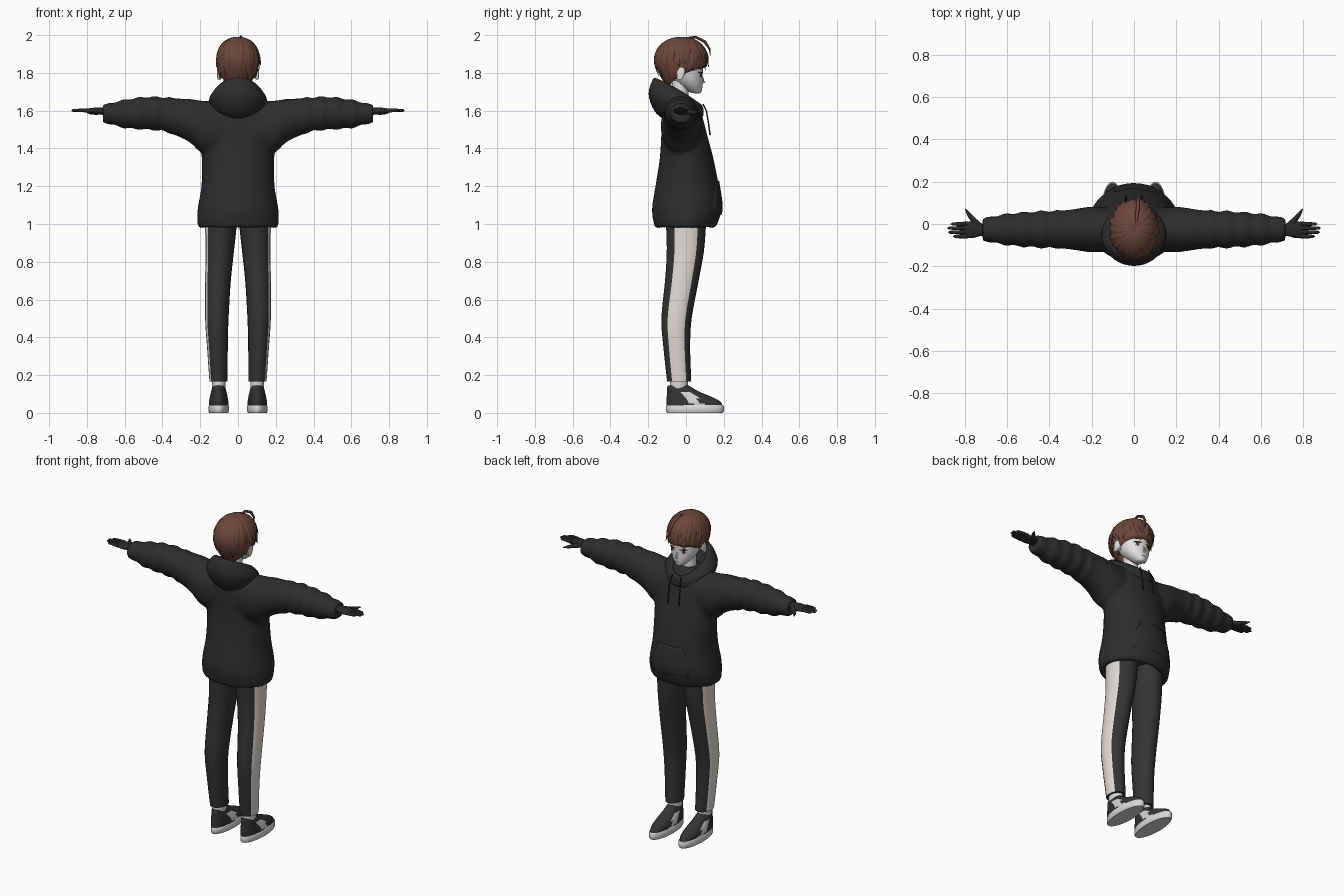
import bpy, bmesh, math, random
from math import sin, cos, pi
from mathutils import Vector
from mathutils.bvhtree import BVHTree

random.seed(4)
cube = bpy.data.objects.get("Cube")
if cube:
    bpy.data.objects.remove(cube)


def material(name, r, g, b):
    m = bpy.data.materials.new(name)
    m.use_nodes = True
    m.diffuse_color = (r, g, b, 1)
    bsdf = m.node_tree.nodes["Principled BSDF"]
    bsdf.inputs["Base Color"].default_value = (r, g, b, 1)
    bsdf.inputs["Roughness"].default_value = 0.8
    return m


FLEECE = material("fleece_black", .026, .026, .026)
CLOTH = material("trouser_black", .034, .034, .034)
GLOVE = material("glove_black", .022, .022, .022)
CREAM = material("stripe_cream", .76, .72, .67)
WHITE = material("shoe_white", .7, .69, .68)
SKIN = material("skin_pale", .78, .76, .75)
HAIR = material("hair_brown", .15, .062, .045)
IRIS = material("eye_brown", .09, .045, .035)


# ---- helpers -------------------------------------------------------------
def skin(bm, rings):
    """Bridge closed rings of points and cap both ends."""
    rows = [[bm.verts.new(p) for p in ring] for ring in rings]
    n = len(rows[0])
    for a, b in zip(rows, rows[1:]):
        for i in range(n):
            j = (i + 1) % n
            bm.faces.new((a[i], a[j], b[j], b[i]))
    bm.faces.new(rows[0])
    bm.faces.new(rows[-1])


def make(name, bm, mats, rule=None, angle=50):
    bmesh.ops.recalc_face_normals(bm, faces=bm.faces)
    me = bpy.data.meshes.new(name)
    for m in mats:
        me.materials.append(m)
    if rule:
        for f in bm.faces:
            f.material_index = int(rule(f.calc_center_median(), f.normal))
    bm.to_mesh(me)
    bm.free()
    ob = bpy.data.objects.new(name, me)
    bpy.context.collection.objects.link(ob)
    bpy.context.view_layer.objects.active = ob
    ob.select_set(True)
    bpy.ops.object.shade_smooth_by_angle(angle=math.radians(angle))
    ob.select_set(False)
    return ob


def spline(rows, n=4):
    """Catmull-Rom interpolation of parameter rows."""
    out = []
    for i in range(len(rows) - 1):
        a, b, c, d = (rows[max(0, min(len(rows) - 1, i + k))] for k in (-1, 0, 1, 2))
        for s in range(n):
            t = s / n
            out.append([q + .5 * t * (r - p + t * (2 * p - 5 * q + 4 * r - u + t * (3 * (q - r) + u - p)))
                        for p, q, r, u in zip(a, b, c, d)])
    return out + [list(rows[-1])]


def ellipse(c, u, v, n):
    return [c + u * cos(2 * pi * i / n) + v * sin(2 * pi * i / n) for i in range(n)]


def level(z, xc, rx, back, front, n=32):
    return ellipse(Vector((xc, (back + front) / 2, z)), Vector((rx, 0, 0)),
                   Vector((0, (front - back) / 2, 0)), n)


def tube(bm, pts, radii, n=8):
    pts = [Vector(p) for p in pts]
    rings = []
    for i, p in enumerate(pts):
        d = pts[min(i + 1, len(pts) - 1)] - pts[max(i - 1, 0)]
        q = d.to_track_quat('Z', 'Y')
        rings.append(ellipse(p, q @ Vector((radii[i], 0, 0)), q @ Vector((0, radii[i], 0)), n))
    skin(bm, rings)


def plate(name, outline, target, lift, mat):
    """Thin patch laid on the +y side of a target object."""
    tree = BVHTree.FromObject(target, bpy.context.evaluated_depsgraph_get())
    cx, cz = (sum(p[k] for p in outline) / len(outline) for k in (0, 1))
    rings = []
    for s, h in ((.02, lift), (.3, lift), (.6, lift), (.85, lift), (.98, lift), (1, -.001)):
        ring = []
        for x, z in outline:
            px, pz = cx + (x - cx) * s, cz + (z - cz) * s
            hit = tree.ray_cast(Vector((px, 1, pz)), Vector((0, -1, 0)))[0]
            ring.append((px, (hit.y if hit else .08) + h, pz))
        rings.append(ring)
    bm = bmesh.new()
    skin(bm, rings)
    bm.faces.ensure_lookup_table()
    bm.faces.remove(bm.faces[-1])
    return make(name, bm, [mat], angle=80)


# ---- hoodie body and sleeves, fused ---------------------------------------
bm = bmesh.new()
torso = spline([(.978, .205, -.16, .15), (1.0, .215, -.17, .166), (1.08, .214, -.18, .188),
                (1.2, .194, -.162, .174), (1.34, .192, -.14, .147), (1.45, .2, -.132, .118),
                (1.55, .2, -.127, .092), (1.62, .17, -.117, .07), (1.665, .1, -.09, .04)])
rings = [level(1.03, 0, .17, -.125, .12), level(.985, 0, .18, -.135, .13)]
skin(bm, rings + [level(z, 0, rx, b, f) for z, rx, b, f in torso])
sleeve = spline([(.06, 1.5, .15, .1), (.19, 1.515, .138, .108), (.25, 1.545, .117, .102),
                 (.32, 1.565, .1, .092), (.41, 1.583, .09, .088), (.5, 1.586, .086, .083),
                 (.6, 1.583, .075, .074), (.68, 1.584, .055, .06), (.715, 1.584, .05, .056)], 6)
for s in (1, -1):
    rings = []
    for x, z, rz, ry in sleeve:
        k = 1 + (.06 * sin(x * 75) if .36 < x < .69 else 0)
        rings.append(ellipse(Vector((s * x, -.026, z)), Vector((0, ry * k, 0)), Vector((0, 0, rz * k)), 24))
    skin(bm, rings)
hoodie = make("hoodie", bm, [FLEECE])
rem = hoodie.modifiers.new("fuse", 'REMESH')
rem.mode, rem.voxel_size, rem.use_smooth_shade = 'VOXEL', .011, True
smo = hoodie.modifiers.new("soften", 'SMOOTH')
smo.factor, smo.iterations = .5, 4
bpy.context.view_layer.update()

# folded hood: width, front y, back y, then z at front, side and back
bm = bmesh.new()
hood = spline([(.05, .045, -.07, 1.6, 1.6, 1.62), (.075, .06, -.12, 1.615, 1.66, 1.7),
               (.1, .078, -.165, 1.635, 1.715, 1.775), (.152, .092, -.198, 1.61, 1.665, 1.69),
               (.135, .09, -.168, 1.57, 1.6, 1.6), (.1, .07, -.12, 1.56, 1.58, 1.555)])
rings = []
for w, f, b, zf, zs, zb in hood:
    ring = []
    for i in range(40):
        a = 2 * pi * i / 40
        t = (1 - cos(a)) / 2
        ring.append((w * sin(a), f + (b - f) * t, zf + (zb - zf) * t + (zs - (zf + zb) / 2) * sin(a) ** 2))
    rings.append(ring)
skin(bm, rings)
make("hood", bm, [FLEECE], angle=70)

# front pocket and drawstrings
pocket = [(-.13, 1.05), (0, 1.05), (.13, 1.05), (.135, 1.11), (.08, 1.23), (0, 1.23), (-.08, 1.23), (-.135, 1.11)]
plate("front_pocket", pocket, hoodie, .007, FLEECE)
bm = bmesh.new()
for s in (1, -1):
    tube(bm, [(s * .03, .09, 1.635), (s * .036, .108, 1.6), (s * .038, .118, 1.54), (s * .038, .128, 1.47)],
         [.004, .004, .004, .005], 6)
make("drawstrings", bm, [GLOVE])

# ---- trousers, socks, shoes and hands --------------------------------------
leg = spline([(1.05, .09, .086, 0, .108), (.98, .091, .083, 0, .105), (.85, .097, .075, -.004, .098),
              (.7, .106, .068, -.022, .089), (.5, .112, .062, -.05, .08), (.35, .109, .055, -.049, .071),
              (.165, .103, .048, -.036, .064)], 5)
upper = spline([(.03, .05, -.103, .195), (.06, .051, -.104, .182), (.085, .047, -.102, .135),
                (.11, .041, -.1, .075), (.135, .035, -.1, .03), (.145, .03, -.095, .015)], 3)
for s, side in ((1, "left"), (-1, "right")):
    bm = bmesh.new()
    skin(bm, [level(z, s * xc, rx, y - ry, y + ry, 20) for z, xc, rx, y, ry in leg])
    make(side + "_trouser_leg", bm, [CLOTH, CREAM], lambda c, n: s * n.x > .8 and c.z < 1.04)

    bm = bmesh.new()
    skin(bm, [level(z, s * .102, .036, -.085, .01) for z in (.1, .15, .18)])
    make(side + "_sock", bm, [WHITE])

    bm = bmesh.new()
    skin(bm, [level(z, s * .102, rx, b, f) for z, rx, b, f in upper])
    make(side + "_shoe_upper", bm, [CLOTH, WHITE],
         lambda c, n: abs(c.y - .055 + (c.z - .05) * .9) < .03 and abs(n.x) > .3 and c.z < .11)
    bm = bmesh.new()
    skin(bm, [level(z, s * .102, rx, -.105 + d, .2 - d)
              for z, rx, d in ((0, .05, .006), (.008, .054, 0), (.036, .054, 0), (.042, .05, .005))])
    make(side + "_shoe_sole", bm, [WHITE])

    # gloved hand with four fingers and a thumb
    bm = bmesh.new()
    palm = spline([(.69, .032, .024), (.725, .029, .019), (.76, .038, .018), (.79, .038, .014), (.8, .034, .009)], 3)
    skin(bm, [ellipse(Vector((s * x, -.028, 1.598)), Vector((0, ry, 0)), Vector((0, 0, rz)), 16)
              for x, ry, rz in palm])
    for k, tip in enumerate((.866, .882, .878, .855)):
        y = .001 - .0195 * k
        tube(bm, [(s * .785, y, 1.6), (s * .825, y - .001, 1.602), (s * (tip - .008), y - .001, 1.601),
                  (s * tip, y - .001, 1.6)], [.011, .0095, .007, .002])
    tube(bm, [(s * .725, -.015, 1.595), (s * .757, .016, 1.592), (s * .78, .045, 1.591), (s * .797, .072, 1.591)],
         [.016, .014, .01, .003])
    make(side + "_hand", bm, [GLOVE])

# ---- head ------------------------------------------------------------------
bm = bmesh.new()
face = spline([(1.692, .012, .045, .074), (1.7, .028, .015, .082), (1.73, .058, -.03, .087),
               (1.77, .08, -.07, .088), (1.82, .09, -.1, .089), (1.88, .092, -.11, .09),
               (1.94, .07, -.09, .065), (1.965, .03, -.05, .02)])
skin(bm, [level(z, 0, rx, b, f) for z, rx, b, f in face])
head = make("head", bm, [SKIN], angle=80)
bpy.context.view_layer.update()

bm = bmesh.new()
skin(bm, [level(z, 0, r, -.03 - r, -.03 + r) for z, r in ((1.56, .06), (1.62, .046), (1.68, .042), (1.76, .044))])
make("neck", bm, [SKIN])
bm = bmesh.new()
tube(bm, [(0, .082, 1.785), (0, .09, 1.765), (0, .096, 1.753), (0, .084, 1.743)], [.003, .007, .008, .003])
for s in (1, -1):
    skin(bm, [ellipse(Vector((s * x, -.025 - .1 * (x - .08), 1.797)), Vector((0, r * .6, 0)),
                      Vector((0, .2 * r, r)), 14) for x, r in ((.08, .02), (.1, .034), (.108, .034), (.11, .022))])
make("nose_and_ears", bm, [SKIN], angle=70)


def oval(x, z, rx, rz):
    return [(x + rx * cos(2 * pi * i / 16), z + rz * sin(2 * pi * i / 16)) for i in range(16)]


for s, side in ((1, "left"), (-1, "right")):
    x = s * .039
    plate(side + "_eye_white", oval(x, 1.79, .018, .011), head, .001, WHITE)
    plate(side + "_iris", oval(x, 1.79, .0085, .011), head, .0025, IRIS)
    plate(side + "_lash", oval(x, 1.802, .021, .003), head, .004, GLOVE)
    plate(side + "_brow", oval(x, 1.822, .02, .0025), head, .002, IRIS)
plate("mouth", oval(0, 1.722, .012, .0015), head, .001, IRIS)


# ---- hair --------------------------------------------------------------------
def scalp(a, p, k=1.0):
    """Point on the hair volume: a turns about z from +y, p runs from crown to tips."""
    b = (1 - cos(a)) / 2
    d = max(0, p - pi / 2)
    f = sin(min(p, pi / 2)) * (1 - (.06 + .38 * b) * d ** 1.5) * k
    z = 1.862 + .128 * (cos(p) if p < pi / 2 else -d)
    return Vector((.11 * sin(a) * f, -.025 + .137 * cos(a) * f, z + .06 * (k - 1)))


def reach(a):
    return pi / 2 + .22 + .85 * ((1 - cos(a)) / 2) ** 1.5


bm = bmesh.new()
angles = [2 * pi * i / 36 for i in range(36)]
outer = [[scalp(a, .03 + t / 12 * (reach(a) - .03)) for a in angles] for t in range(13)]
inner = [[scalp(a, t / 6 * reach(a), .86) for a in angles] for t in (6, 5, 4)]
skin(bm, outer + inner)
make("hair_cap", bm, [HAIR], angle=70)

bm = bmesh.new()
for layer, count in enumerate((30, 22)):
    for i in range(count):
        a0 = 2 * pi * (i + random.uniform(-.25, .25)) / count
        end = reach(a0) + random.uniform(-.02, .2) - .32 * layer
        bend, flick = random.uniform(-.1, .22), random.uniform(.0, .16)
        rings = []
        for step in range(11):
            t = step / 10
            a = a0 + bend * t * t
            c = scalp(a, .1 + t * (end - .1), 1.0 + .015 * layer + flick * t ** 5)
            w = .021 * min(1, .2 + 2 * t) * (1 - t ** 3) + .0006
            rings.append(ellipse(c, Vector((cos(a), -sin(a), 0)) * w,
                                 Vector((sin(a), cos(a), .5)) * w * .35, 6))
        skin(bm, rings)
# loose strand arching over the fringe
tube(bm, [(.01, .0, 1.985), (.015, .05, 1.99), (.02, .1, 1.965), (.022, .126, 1.925), (.02, .128, 1.89)],
     [.004, .008, .009, .006, .001], 6)
make("hair_locks", bm, [HAIR], angle=60)
